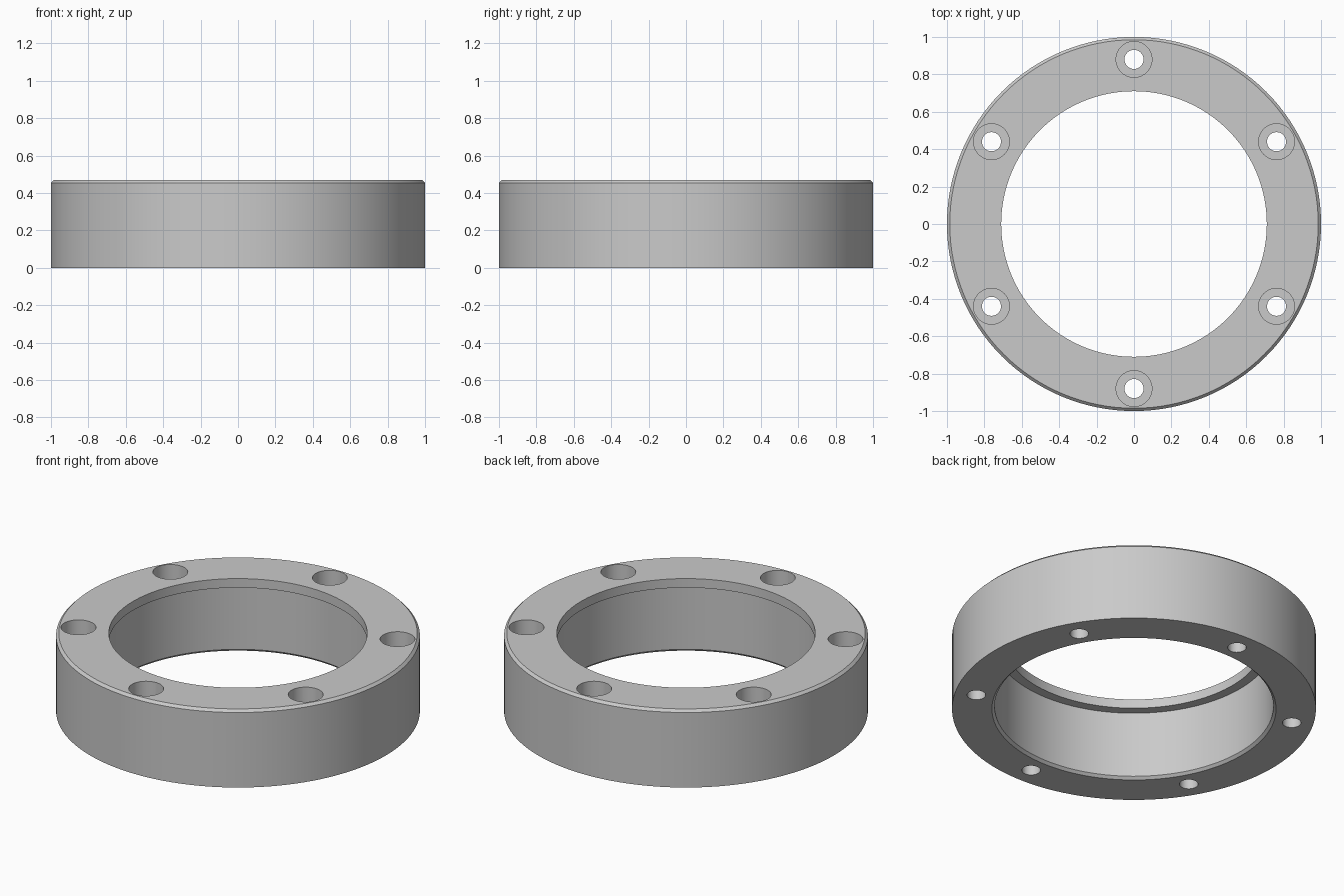
import bpy
import bmesh
from math import cos, sin, pi, radians

cube = bpy.data.objects.get("Cube")
if cube:
    bpy.data.objects.remove(cube, do_unlink=True)

HEIGHT = 0.47
CHAMFER = 0.015
BORE, LIP = 0.766, 0.71
LIP_Z = 0.415
BOLT_CIRCLE = 0.88
HOLE, COUNTERBORE = 0.051, 0.096
COUNTERBORE_Z = 0.27

metal = bpy.data.materials.new("plain grey")
metal.use_nodes = True
grey = (0.59, 0.59, 0.59, 1)
metal.diffuse_color = grey
metal.node_tree.nodes["Principled BSDF"].inputs["Base Color"].default_value = grey


def lathe(bm, profile, steps, centre=(0, 0), closed=True):
    """Turn an (r, z) profile about a vertical axis; open profiles get end caps."""
    cx, cy = centre
    rings = []
    for r, z in profile:
        angles = [2 * pi * i / steps for i in range(steps)]
        rings.append([bm.verts.new((cx + r * cos(a), cy + r * sin(a), z)) for a in angles])
    pairs = list(zip(rings, rings[1:]))
    if closed:
        pairs.append((rings[-1], rings[0]))
    else:
        bm.faces.new(rings[0])
        bm.faces.new(rings[-1])
    for a, b in pairs:
        for i in range(steps):
            j = (i + 1) % steps
            bm.faces.new((a[i], a[j], b[j], b[i]))


def finish(bm, name):
    bmesh.ops.recalc_face_normals(bm, faces=bm.faces)
    mesh = bpy.data.meshes.new(name)
    bm.to_mesh(mesh)
    bm.free()
    mesh.materials.append(metal)
    obj = bpy.data.objects.new(name, mesh)
    bpy.context.collection.objects.link(obj)
    return obj


# Ring body: chamfered outside, stepped bore with a lip at the top
bm = bmesh.new()
lathe(bm, [(BORE + CHAMFER, 0), (1, 0), (1, HEIGHT - CHAMFER),
           (1 - CHAMFER, HEIGHT), (LIP, HEIGHT), (LIP, LIP_Z),
           (BORE, LIP_Z), (BORE, CHAMFER)], 128)
ring = finish(bm, "flange_ring")

# Six counterbored bolt holes
bm = bmesh.new()
for k in range(6):
    a = radians(30 + 60 * k)
    lathe(bm, [(HOLE, -0.1), (HOLE, COUNTERBORE_Z),
               (COUNTERBORE, COUNTERBORE_Z), (COUNTERBORE, HEIGHT + 0.1)],
          40, (BOLT_CIRCLE * cos(a), BOLT_CIRCLE * sin(a)), closed=False)
cutter = finish(bm, "bolt_hole_cutter")
cutter.hide_render = True

cut = ring.modifiers.new("bolt holes", 'BOOLEAN')
cut.operation = 'DIFFERENCE'
cut.solver = 'EXACT'
cut.object = cutter

bpy.ops.object.select_all(action='DESELECT')
bpy.context.view_layer.objects.active = ring
ring.select_set(True)
bpy.ops.object.modifier_apply(modifier=cut.name)
bpy.data.objects.remove(cutter, do_unlink=True)
bpy.ops.object.shade_smooth_by_angle(angle=radians(30))
